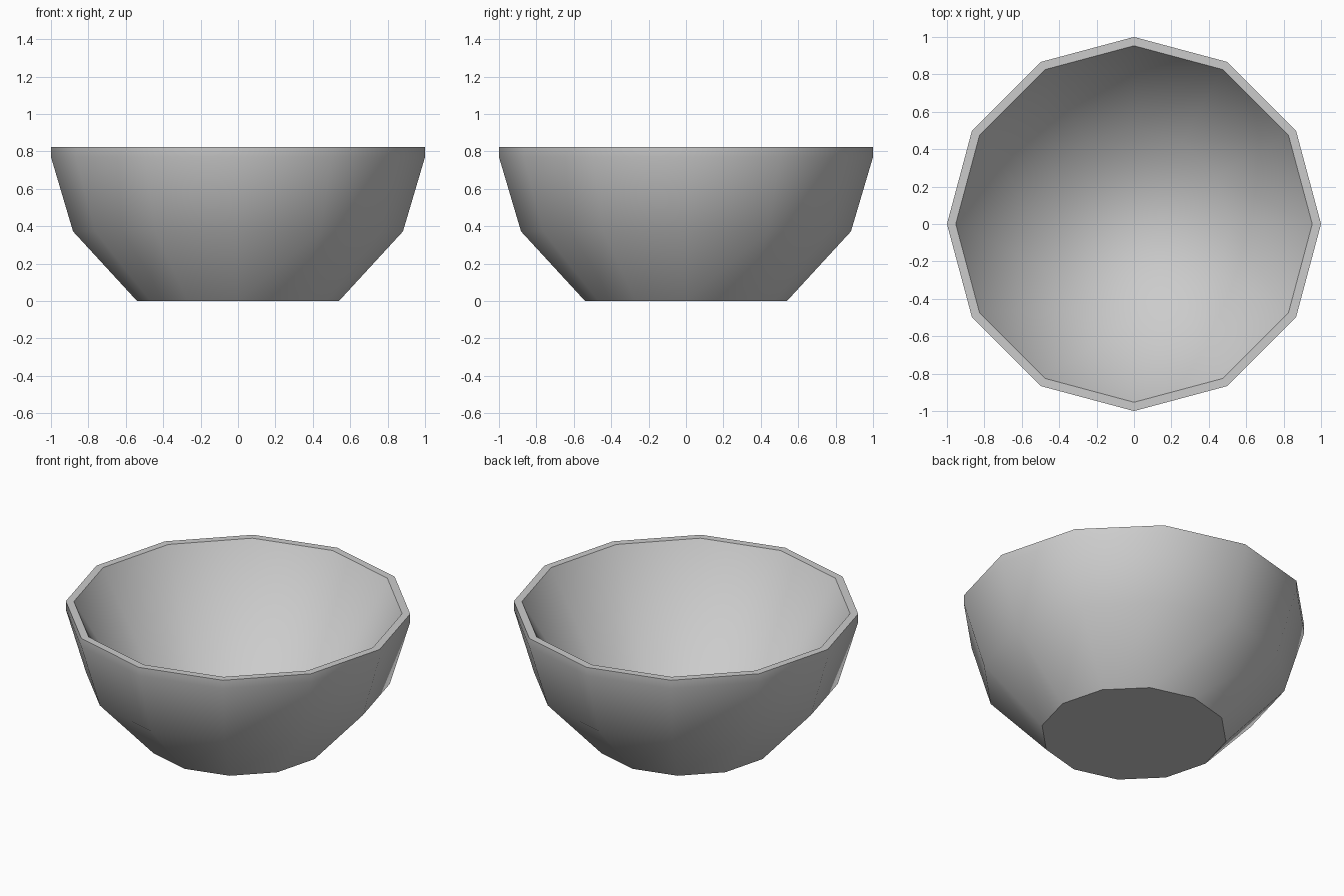
import bpy
import bmesh
import math

SIDES = 12

cube = bpy.data.objects.get("Cube")
if cube:
    bpy.data.objects.remove(cube, do_unlink=True)

# Plain grey material
grey = bpy.data.materials.new("light_grey")
grey.use_nodes = True
colour = (0.6, 0.6, 0.6, 1)
grey.diffuse_color = colour
grey.node_tree.nodes["Principled BSDF"].inputs["Base Color"].default_value = colour

# Wall profile (radius, height): up the outside, over the rim, down the inside
profile = [(0.54, 0), (0.882, 0.372), (1, 0.77), (1, 0.823),
           (0.953, 0.823), (0.51, 0.06)]

# Bowl: one ring of vertices per profile point, bridged and capped
bm = bmesh.new()
rings = []
for radius, height in profile:
    ring = []
    for i in range(SIDES):
        a = math.tau * i / SIDES
        ring.append(bm.verts.new((radius * math.cos(a), radius * math.sin(a), height)))
    rings.append(ring)
for low, high in zip(rings, rings[1:]):
    for i in range(SIDES):
        j = (i + 1) % SIDES
        bm.faces.new((low[i], low[j], high[j], high[i]))
bm.faces.new(rings[0][::-1])   # underside
bm.faces.new(rings[-1])        # inner floor
bmesh.ops.recalc_face_normals(bm, faces=bm.faces)

# Smooth walls, with crisp edges at the foot and on both sides of the rim
for face in bm.faces:
    face.smooth = True
for ring in (rings[0], rings[3], rings[4]):
    for i in range(SIDES):
        bm.edges.get((ring[i], ring[(i + 1) % SIDES])).smooth = False

mesh = bpy.data.meshes.new("bowl")
bm.to_mesh(mesh)
bm.free()
mesh.materials.append(grey)
bowl = bpy.data.objects.new("bowl", mesh)
bpy.context.collection.objects.link(bowl)
